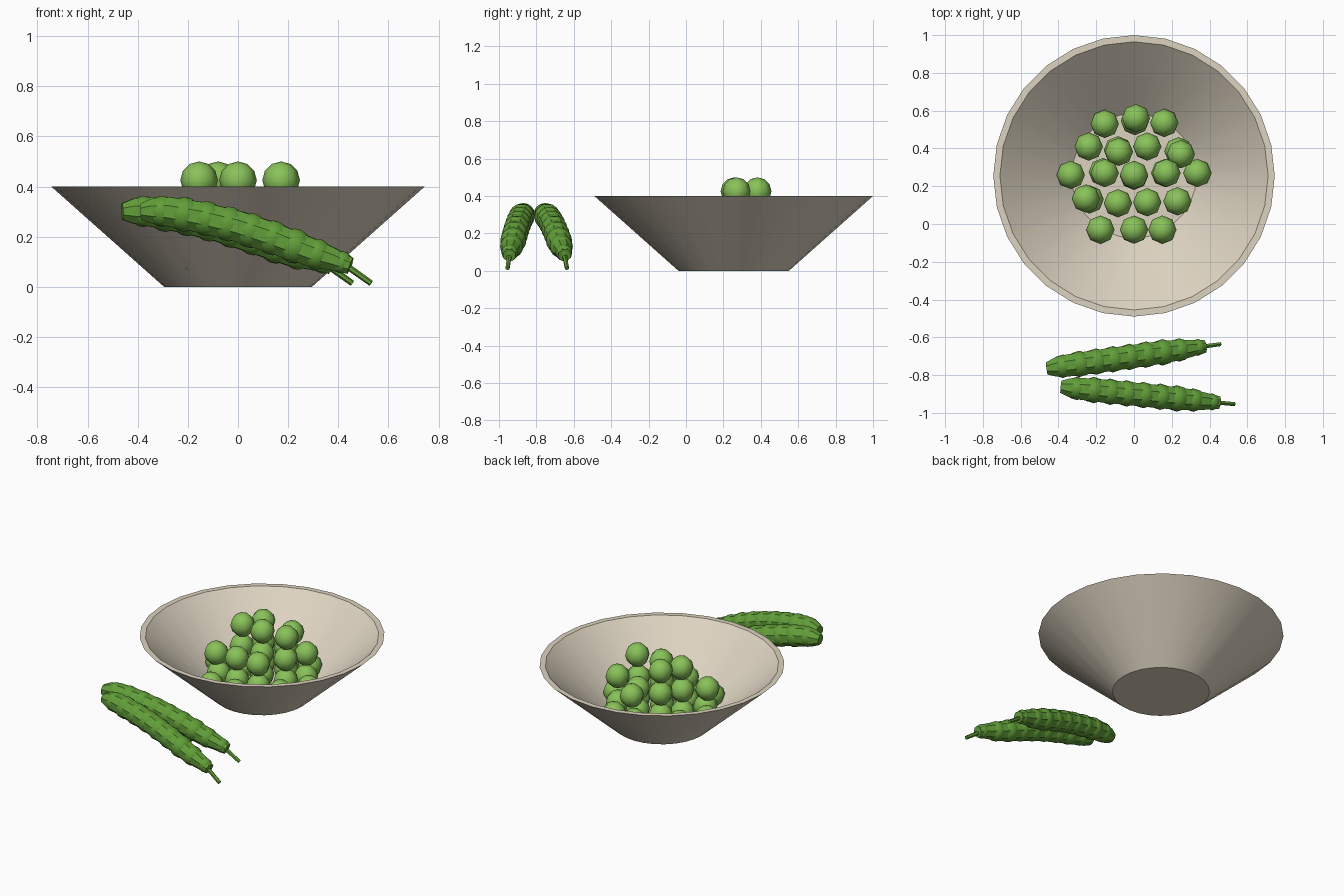
import bpy, bmesh, math
from mathutils import Vector

if "Cube" in bpy.data.objects:
    bpy.data.objects.remove(bpy.data.objects["Cube"])


def material(name, rgb):
    m = bpy.data.materials.new(name)
    m.diffuse_color = (*rgb, 1)
    m.use_nodes = True
    m.node_tree.nodes["Principled BSDF"].inputs["Base Color"].default_value = m.diffuse_color
    return m


CREAM = material("cream", (0.72, 0.65, 0.53))
PEA = material("pea_green", (0.25, 0.54, 0.10))
POD = material("pod_green", (0.12, 0.34, 0.04))


def finish(bm, name, mat, angle=None):
    bmesh.ops.recalc_face_normals(bm, faces=bm.faces)
    me = bpy.data.meshes.new(name)
    bm.to_mesh(me)
    bm.free()
    ob = bpy.data.objects.new(name, me)
    bpy.context.collection.objects.link(ob)
    me.materials.append(mat)
    for p in me.polygons:
        p.use_smooth = True
    if angle:
        bpy.ops.object.select_all(action='DESELECT')
        ob.select_set(True)
        bpy.context.view_layer.objects.active = ob
        bpy.ops.object.shade_smooth_by_angle(angle=math.radians(angle))
    return ob


def skin(bm, rings):
    # Bridge equal-sized point rings and cap both ends
    loops = [[bm.verts.new(p) for p in r] for r in rings]
    n = len(loops[0])
    for a, b in zip(loops, loops[1:]):
        for i in range(n):
            j = (i + 1) % n
            bm.faces.new((a[i], a[j], b[j], b[i]))
    bm.faces.new(loops[0][::-1])
    bm.faces.new(loops[-1])


def tube(bm, path, radii, sides):
    pts = [Vector(p) for p in path]
    rings = []
    for i, p in enumerate(pts):
        t = (pts[min(i + 1, len(pts) - 1)] - pts[max(i - 1, 0)]).normalized()
        side = t.cross(Vector((0, 0, 1))).normalized()
        up = side.cross(t)
        rings.append([p + radii[i] * (side * math.cos(a) + up * math.sin(a))
                      for a in (math.tau * (k + 0.5) / sides for k in range(sides))])
    skin(bm, rings)


def ball(bm, loc, r, segs=8, rings=6):
    vs = bmesh.ops.create_uvsphere(bm, u_segments=segs, v_segments=rings, radius=r)["verts"]
    bmesh.ops.translate(bm, verts=vs, vec=Vector(loc))


# Bowl: lathed conical wall with a flat inner floor
CY = 0.255
SIDES = 28
bm = bmesh.new()
profile = [(0.295, 0), (0.745, 0.4), (0.71, 0.4), (0.33, 0.06)]
skin(bm, [[(r * math.cos(math.tau * k / SIDES), CY + r * math.sin(math.tau * k / SIDES), z)
           for k in range(SIDES)] for r, z in profile])
finish(bm, "bowl", CREAM, 35)

# Peas: heaped in three layers
inner = [(0, .255), (-.085, .39), (.07, .41), (.165, .27), (.07, .115), (-.085, .11), (-.165, .275)]
outer = [(-.155, .53), (.005, .545), (.16, .535), (.235, .385), (.335, .27), (.23, .12),
         (.15, -.03), (0, -.03), (-.178, -.03), (-.235, .13), (-.335, .26), (-.24, .41)]
peas = [(x, y, 0.135) for x, y in inner + outer]
peas += [(x, y, 0.28) for x, y in inner]
peas += [(.248, .37, .30), (-.255, .135, .26), (.01, .56, .305)]
peas += [(x, y, 0.425) for x, y in [(0, .26), (-.155, .27), (.172, .27), (-.08, .382)]]
for i, p in enumerate(peas):
    bm = bmesh.new()
    ball(bm, p, 0.075)
    finish(bm, f"pea_{i + 1}", PEA)

# Pods: arched tapered tubes with pea bulges, collar and stem
spine = [(0, .30), (.045, .302), (.11, .30), (.235, .278), (.385, .242),
         (.535, .192), (.685, .135), (.765, .11), (.835, .083)]
radii = [.035, .054, .063, .066, .066, .066, .06, .048, .036]


def height(x):
    for (x0, z0), (x1, z1) in zip(spine, spine[1:]):
        if x <= x1:
            return z0 + (z1 - z0) * (x - x0) / (x1 - x0)
    return spine[-1][1]


def pod(name, x0, y0, slope):
    def at(x, z):
        return (x0 + x, y0 + slope * x, z)
    bm = bmesh.new()
    tube(bm, [at(x, z) for x, z in spine], radii, 8)
    finish(bm, name + "_shell", POD, 40)
    bm = bmesh.new()
    for k in range(8):
        x = 0.085 + k * 0.088
        ball(bm, at(x, height(x)), 0.07 if 0 < k < 7 else 0.062, 10, 8)
    finish(bm, name + "_bulges", POD)
    bm = bmesh.new()
    ball(bm, at(.80, .098), 0.045)
    finish(bm, name + "_collar", POD)
    bm = bmesh.new()
    tube(bm, [at(.80, .098), at(.918, .014)], [.013, .012], 6)
    finish(bm, name + "_stem", POD, 40)


pod("front_pod", -0.387, -0.862, -0.1)
pod("back_pod", -0.462, -0.765, 0.14)
